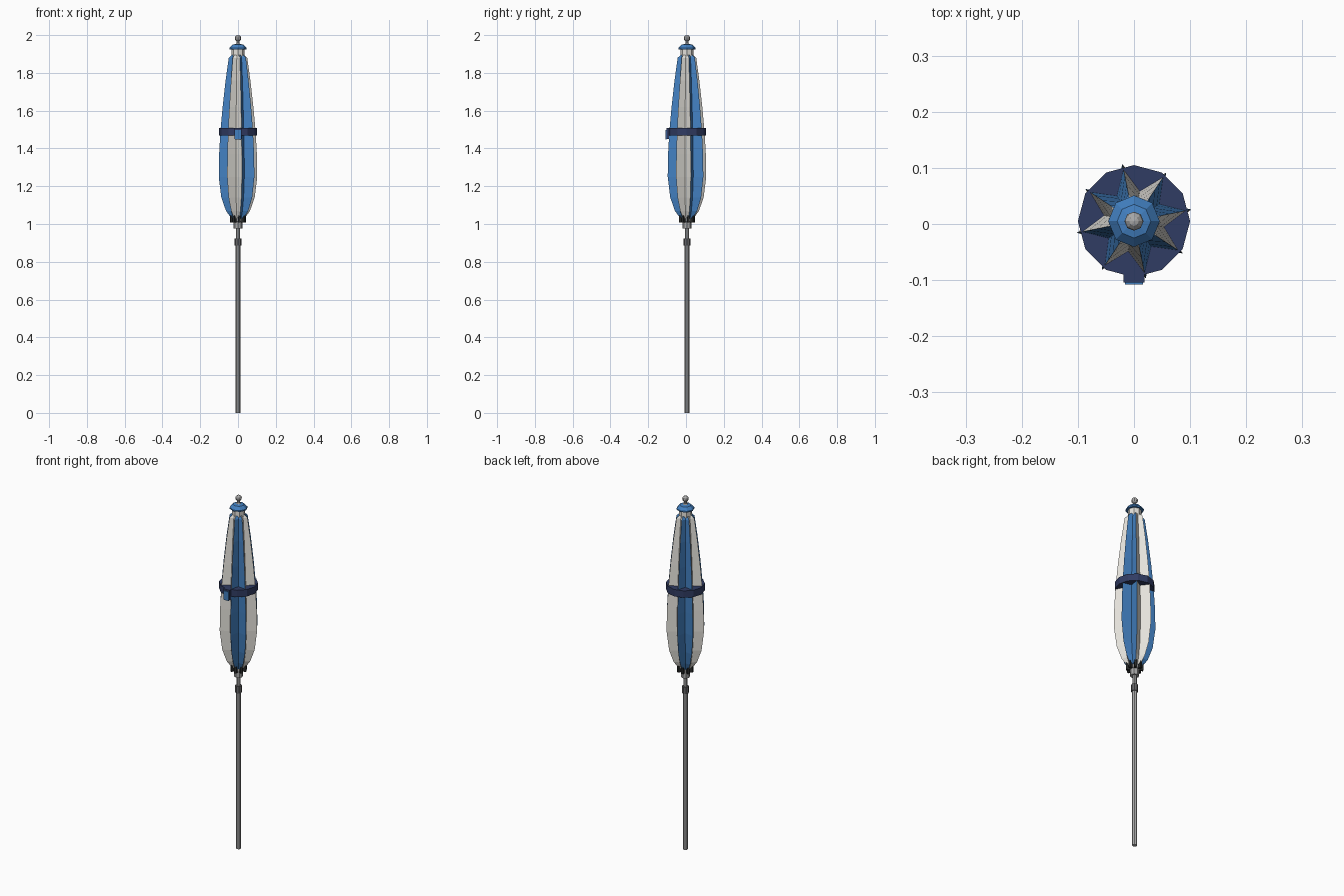
import bpy, bmesh, math
from mathutils import Matrix

if "Cube" in bpy.data.objects:
    bpy.data.objects.remove(bpy.data.objects["Cube"])

CY = 0.005                     # y of the pole axis
TWIST = math.radians(11.5)     # angle of the first fold tip


def material(name, r, g, b):
    m = bpy.data.materials.new(name)
    m.diffuse_color = (r, g, b, 1)
    m.use_nodes = True
    m.node_tree.nodes["Principled BSDF"].inputs["Base Color"].default_value = m.diffuse_color
    return m


BLUE = material("canvas blue", 0.055, 0.215, 0.53)
WHITE = material("canvas white", 0.78, 0.76, 0.71)
NAVY = material("strap navy", 0.03, 0.045, 0.125)
METAL = material("pole metal", 0.40, 0.40, 0.40)
DARK = material("joint grey", 0.13, 0.13, 0.135)
BLACK = material("rib tip black", 0.02, 0.022, 0.022)


def finish(bm, name, mats):
    bmesh.ops.translate(bm, verts=bm.verts, vec=(0, CY, 0))
    bmesh.ops.recalc_face_normals(bm, faces=bm.faces)
    me = bpy.data.meshes.new(name)
    bm.to_mesh(me)
    bm.free()
    for m in mats:
        me.materials.append(m)
    ob = bpy.data.objects.new(name, me)
    bpy.context.collection.objects.link(ob)
    return ob


def loft(rings, bm):
    """Skin closed rings of points, cap both ends; returns side faces by column."""
    vs = [[bm.verts.new(p) for p in ring] for ring in rings]
    n = len(vs[0])
    cols = []
    for a, b in zip(vs, vs[1:]):
        for i in range(n):
            j = (i + 1) % n
            cols.append((i, bm.faces.new((a[i], a[j], b[j], b[i]))))
    bm.faces.new(vs[0][::-1])
    bm.faces.new(vs[-1])
    return cols


def lathe(name, profile, sides, mat, start=0.0):
    bm = bmesh.new()
    loft([[(r * math.cos(start + 2 * math.pi * i / sides),
            r * math.sin(start + 2 * math.pi * i / sides), z) for i in range(sides)]
          for r, z in profile], bm)
    return finish(bm, name, [mat])


def box(name, x, y, z, mat):
    bm = bmesh.new()
    loft([[(x[0], y[0], h), (x[1], y[0], h), (x[1], y[1], h), (x[0], y[1], h)] for h in z], bm)
    return finish(bm, name, [mat])


# Folded canopy: eight panels meeting at the fold tips, alternating colours
profile = [(0.036, 0.030, 1.03), (0.065, 0.042, 1.07), (0.090, 0.053, 1.14),
           (0.104, 0.060, 1.25), (0.102, 0.059, 1.37), (0.095, 0.055, 1.49),
           (0.083, 0.049, 1.62), (0.067, 0.042, 1.76), (0.050, 0.034, 1.88),
           (0.034, 0.030, 1.895)]
bm = bmesh.new()
rings = []
for tip, valley, z in profile:
    rings.append([((tip, valley)[i % 2] * math.cos(TWIST + i * math.pi / 8),
                   (tip, valley)[i % 2] * math.sin(TWIST + i * math.pi / 8), z)
                  for i in range(16)])
for i, f in loft(rings, bm):
    f.material_index = (i // 2) % 2
finish(bm, "folded_canopy", [BLUE, WHITE])

# Top collar, cap and finial
lathe("top_collar", [(0.034, 1.88), (0.034, 1.93)], 8, WHITE)
lathe("top_cap", [(0.046, 1.925), (0.046, 1.932), (0.030, 1.949), (0.012, 1.953)], 8, BLUE)
lathe("finial_neck", [(0.016, 1.95), (0.008, 1.957), (0.007, 1.975)], 8, METAL)
bm = bmesh.new()
bmesh.ops.create_uvsphere(bm, u_segments=8, v_segments=6, radius=0.017,
                          matrix=Matrix.Translation((0, 0, 1.983)))
finish(bm, "finial_ball", [METAL])

# Tie strap with its tab and fastener plate
lathe("tie_strap", [(0.100, 1.468), (0.100, 1.507)], 12, NAVY)
box("strap_tab", (-0.019, 0.019), (-0.109, -0.085), (1.450, 1.507), NAVY)
box("strap_fastener", (-0.016, 0.016), (-0.113, -0.108), (1.447, 1.498), BLUE)

# Rib tips below the hem
for k in range(8):
    ob = box("rib_tip_%d" % (k + 1), (0.024, 0.043), (-0.006, 0.006), (1.008, 1.045), BLACK)
    a = TWIST + k * math.pi / 4
    ob.data.transform(Matrix.Translation((0, CY, 0)) @ Matrix.Rotation(a, 4, 'Z')
                      @ Matrix.Translation((0, -CY, 0)))

# Runner, pole and joint
lathe("runner", [(0.023, 0.975), (0.023, 1.01), (0.027, 1.012), (0.027, 1.04)], 8, METAL)
lathe("upper_pole", [(0.011, 0.90), (0.011, 1.95)], 8, METAL)
lathe("pole_joint", [(0.018, 0.885), (0.018, 0.923)], 8, DARK)
lathe("lower_pole", [(0.0125, 0.0), (0.0125, 0.90)], 8, METAL)
